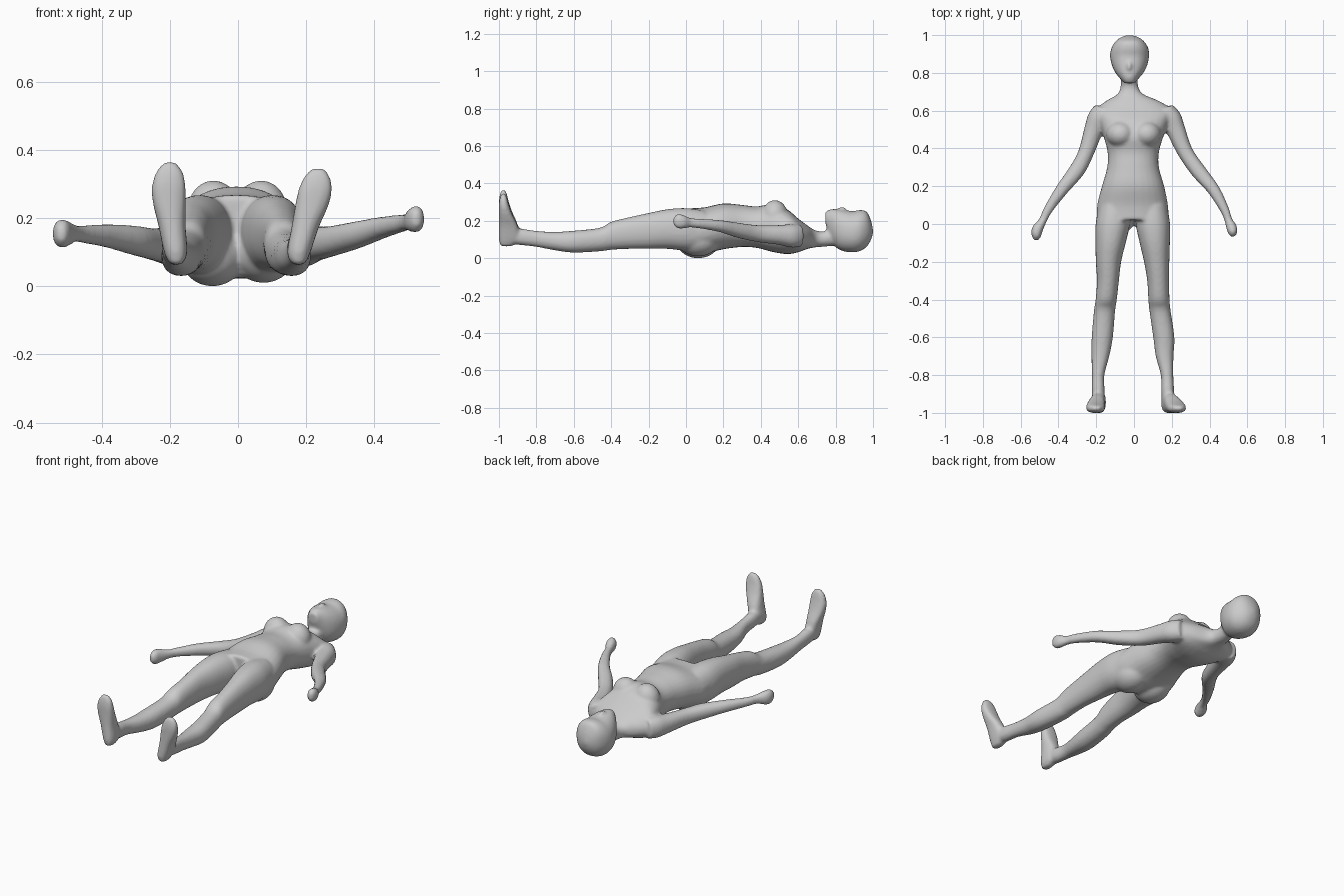
import bpy, bmesh, math
from mathutils import Vector, Matrix

bm = bmesh.new()
SIDES, STEPS = 28, 4


def spline(a, b, c, d, t):
    return 0.5 * (2 * b + (c - a) * t + (2 * a - 5 * b + 4 * c - d) * t * t
                  + (3 * b - a - 3 * c + d) * t ** 3)


def loft(sections, normal, power=2.2):
    """Skin smooth oval rings (x, y, z, half width, half depth) along a direction."""
    n = Vector(normal).normalized()
    up = Vector((0, 1, 0)) if abs(n.z) > 0.9 else Vector((0, 0, 1))
    u = n.cross(up).normalized()
    v = u.cross(n).normalized()
    path = []
    for i in range(len(sections) - 1):
        q = [sections[max(0, min(len(sections) - 1, i + k))] for k in (-1, 0, 1, 2)]
        for s in range(STEPS):
            path.append([spline(*p, s / STEPS) for p in zip(*q)])
    path.append(sections[-1])
    rings = []
    for x, y, z, a, b in path:
        ring = []
        for k in range(SIDES):
            t = math.tau * k / SIDES
            c, s = math.cos(t), math.sin(t)
            p = u * a * math.copysign(abs(c) ** (2 / power), c)
            p += v * b * math.copysign(abs(s) ** (2 / power), s)
            ring.append(bm.verts.new(Vector((x, y, z)) + p))
        rings.append(ring)
    for r0, r1 in zip(rings, rings[1:]):
        for k in range(SIDES):
            j = (k + 1) % SIDES
            bm.faces.new((r0[k], r0[j], r1[j], r1[k]))
    bm.faces.new(rings[0])
    bm.faces.new(rings[-1])


def body_loft(rows):
    """Rows of y, x min, x max, z min, z max."""
    loft([((x0 + x1) / 2, y, (z0 + z1) / 2, (x1 - x0) / 2, (z1 - z0) / 2)
          for y, x0, x1, z0, z1 in rows], (0, 1, 0))


def ball(center, radii):
    bmesh.ops.create_uvsphere(bm, u_segments=24, v_segments=16, radius=1,
                              matrix=Matrix.LocRotScale(Vector(center), None, Vector(radii)))


# torso and neck
body_loft([
    (0.02, -.195, .185, .03, .268), (.10, -.195, .18, .025, .272),
    (.20, -.17, .16, .048, .293), (.30, -.142, .132, .06, .285),
    (.38, -.14, .132, .055, .277), (.46, -.16, .155, .034, .29),
    (.54, -.185, .185, .022, .262), (.60, -.205, .205, .032, .212),
    (.65, -.15, .135, .05, .175), (.69, -.085, .045, .058, .15),
    (.74, -.07, .02, .062, .145), (.82, -.07, .02, .07, .19)])

# head
body_loft([
    (.745, -.05, .005, .19, .245), (.765, -.07, .02, .12, .26),
    (.80, -.098, .05, .06, .263), (.84, -.117, .07, .038, .258),
    (.89, -.127, .08, .031, .252), (.93, -.12, .076, .038, .258),
    (.965, -.1, .055, .06, .25), (.988, -.07, .025, .095, .205),
    (.999, -.04, -.01, .13, .16)])
ball((-.025, .835, .255), (.014, .026, .02))

# breasts and buttocks
for x in (-.072, .068):
    ball((x, .475, .225), (.076, .07, .086))
ball((-.075, .065, .09), (.095, .115, .09))
ball((.075, .065, .1), (.095, .115, .09))

# legs: y, left centre, right centre, half width, z min, z max
LEG = [(.10, -.1, .09, .085, .04, .255), (0, -.112, .1, .091, .04, .268),
       (-.1, -.124, .11, .08, .05, .262), (-.2, -.135, .12, .067, .05, .242),
       (-.3, -.138, .128, .058, .05, .22), (-.4, -.147, .132, .056, .045, .195),
       (-.46, -.156, .138, .056, .037, .163), (-.6, -.168, .158, .056, .03, .147),
       (-.7, -.178, .162, .047, .042, .141), (-.8, -.19, .175, .033, .061, .146),
       (-.88, -.19, .178, .034, .07, .158), (-.95, -.19, .178, .03, .08, .16)]

# feet: z, left centre, right centre, half width, y min, y max
FOOT = [(.064, -.181, .178, .018, -.99, -.935), (.1, -.183, .178, .034, -1, -.887),
        (.18, -.194, .197, .04, -1, -.9), (.25, -.202, .217, .049, -1, -.93),
        (.3, -.203, .227, .049, -1, -.947), (.34, -.201, .232, .037, -.995, -.957),
        (.365, -.2, .235, .016, -.985, -.967)]

for side in (1, 2):
    loft([(r[side], r[0], (r[4] + r[5]) / 2, r[3], (r[5] - r[4]) / 2) for r in LEG],
         (0, 1, 0))
    drop = 0.06 if side == 2 else 0
    loft([(r[side], (r[4] + r[5]) / 2, r[0] - drop * (r[0] - .06), r[3], (r[5] - r[4]) / 2)
          for r in FOOT], (0, 0, 1), 2.6)

# arms ending in closed hands
loft([(-.16, .61, .12, .05, .06), (-.19, .56, .12, .056, .062), (-.217, .49, .12, .05, .053),
      (-.257, .37, .125, .041, .046), (-.305, .28, .135, .042, .043),
      (-.383, .18, .148, .034, .034), (-.455, .075, .153, .024, .026),
      (-.482, .02, .155, .021, .026), (-.51, -.025, .155, .029, .04),
      (-.52, -.06, .155, .027, .04), (-.524, -.085, .155, .012, .02)], (.45, .9, 0))
loft([(.16, .61, .12, .05, .06), (.195, .56, .12, .056, .062), (.225, .49, .125, .05, .052),
      (.272, .38, .132, .041, .045), (.345, .275, .15, .041, .04),
      (.422, .18, .172, .033, .032), (.48, .075, .185, .024, .026),
      (.5, .02, .19, .021, .026), (.515, -.015, .195, .028, .036),
      (.525, -.045, .198, .025, .038), (.53, -.066, .198, .012, .02)], (-.45, .9, 0))

bmesh.ops.recalc_face_normals(bm, faces=bm.faces)
mesh = bpy.data.meshes.new("human_figure")
bm.to_mesh(mesh)
bm.free()
figure = bpy.data.objects.new("human_figure", mesh)
bpy.context.collection.objects.link(figure)

# fuse the parts into one soft skin
fuse = figure.modifiers.new("fuse", 'REMESH')
fuse.mode = 'VOXEL'
fuse.voxel_size = 0.009
soften = figure.modifiers.new("soften", 'SMOOTH')
soften.factor = 0.5
soften.iterations = 5
bpy.context.view_layer.objects.active = figure
figure.select_set(True)
for m in (fuse.name, soften.name):
    bpy.ops.object.modifier_apply(modifier=m)
bpy.ops.object.shade_smooth_by_angle(angle=math.radians(40))
